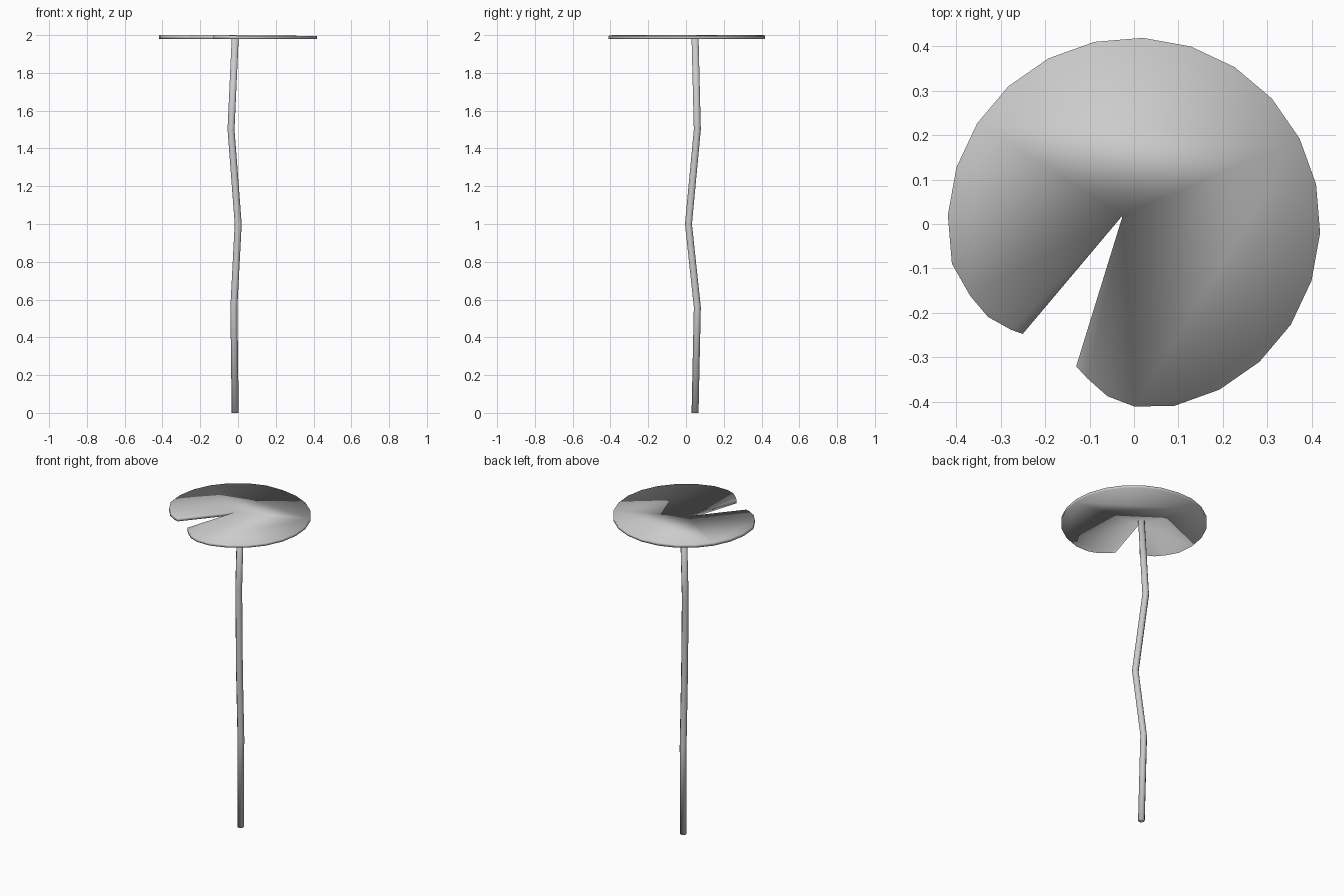
import bpy, bmesh
from math import sin, cos, radians, tau

if "Cube" in bpy.data.objects:
    bpy.data.objects.remove(bpy.data.objects["Cube"])


def finish(name, bm):
    bmesh.ops.recalc_face_normals(bm, faces=bm.faces)
    mesh = bpy.data.meshes.new(name)
    bm.to_mesh(mesh)
    bm.free()
    mesh.shade_smooth()
    obj = bpy.data.objects.new(name, mesh)
    bpy.context.collection.objects.link(obj)
    return obj


# Lily pad: round rim in 15 degree steps, then the rounded notch lips and notch tip
rim = [(0.419 * cos(radians(a)), 0.419 * sin(radians(a)))
       for a in (-77.7 + 15 * i for i in range(19))]
notch = [(-0.368, -0.162), (-0.328, -0.209), (-0.276, -0.238), (-0.25, -0.247),
         (-0.025, 0.02),
         (-0.13, -0.32), (-0.105, -0.347), (-0.06, -0.387), (0.0, -0.41)]
bm = bmesh.new()
pad = bm.faces.new([bm.verts.new((x, y, 1.98)) for x, y in rim + notch])
top = bmesh.ops.extrude_face_region(bm, geom=[pad], use_keep_orig=True)["geom"]
for v in top:
    if isinstance(v, bmesh.types.BMVert):
        v.co.z += 0.016 + 0.004 * (v.co.x < 0)
finish("lily_pad", bm)

# Stem: eight-sided tube along a gently kinked path
path = [(-0.015, 0.048, 0.0), (-0.022, 0.06, 0.56), (0.001, 0.013, 1.0),
        (-0.037, 0.06, 1.5), (-0.015, 0.048, 1.985)]
SIDES, RADIUS = 8, 0.02
bm = bmesh.new()
rings = [[bm.verts.new((x + RADIUS * cos(tau * (i + 0.5) / SIDES),
                        y + RADIUS * sin(tau * (i + 0.5) / SIDES), z))
          for i in range(SIDES)] for x, y, z in path]
for a, b in zip(rings, rings[1:]):
    for i in range(SIDES):
        j = (i + 1) % SIDES
        bm.faces.new((a[i], a[j], b[j], b[i]))
bm.faces.new(rings[0])
bm.faces.new(rings[-1])
finish("stem", bm)
